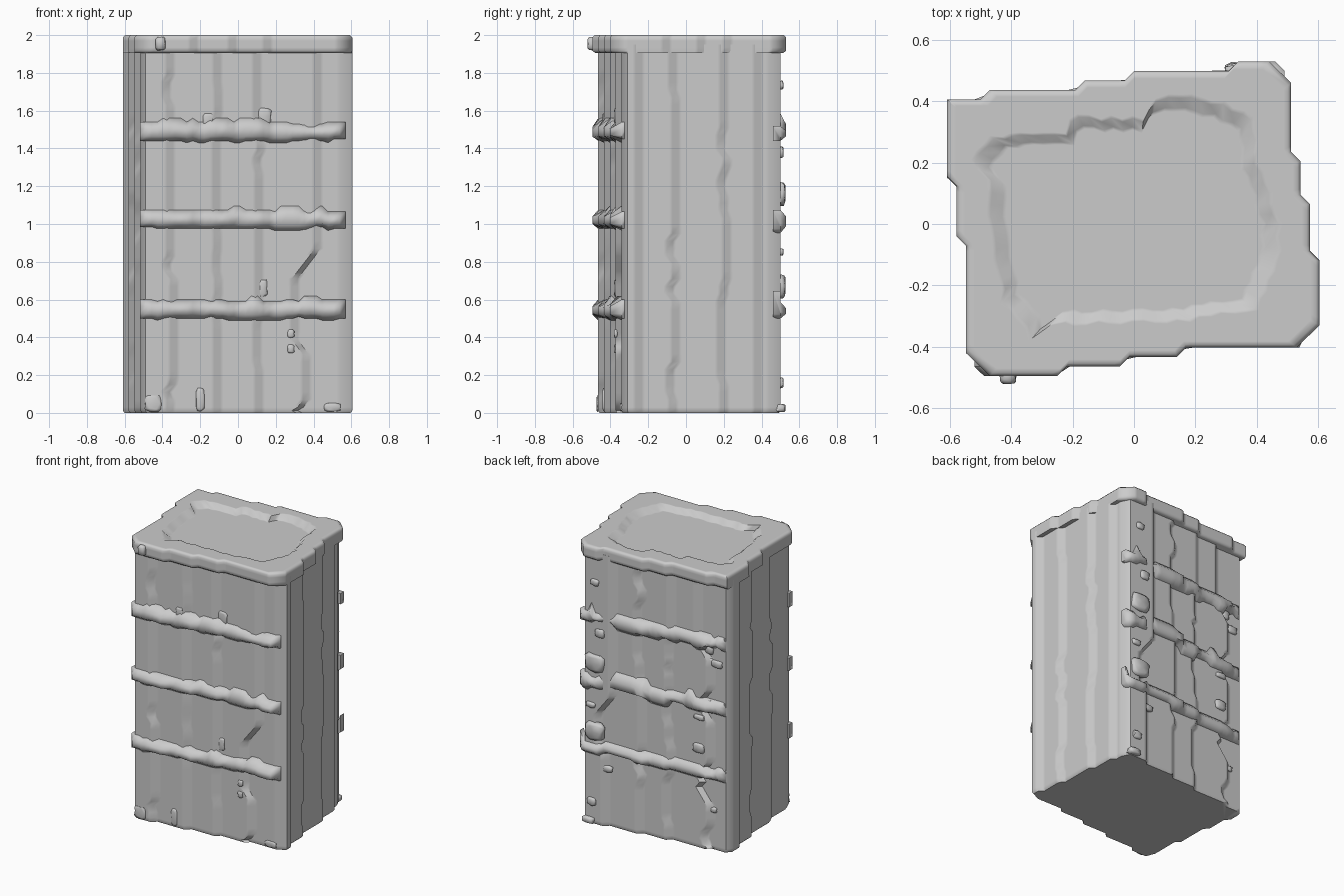
import bpy, bmesh, math, random
from mathutils import Vector

random.seed(4)
STEP = 0.031

cube = bpy.data.objects.get("Cube")
if cube:
    bpy.data.objects.remove(cube, do_unlink=True)

grey = bpy.data.materials.new("plain_grey")
grey.use_nodes = True
grey.diffuse_color = (0.6, 0.6, 0.6, 1)
grey.node_tree.nodes["Principled BSDF"].inputs["Base Color"].default_value = (0.6, 0.6, 0.6, 1)


def finish(name, bm, angle=50):
    """Turn a bmesh into a softly shaded grey object."""
    bmesh.ops.recalc_face_normals(bm, faces=bm.faces)
    mesh = bpy.data.meshes.new(name)
    bm.to_mesh(mesh)
    bm.free()
    mesh.shade_smooth()
    mesh.set_sharp_from_angle(angle=math.radians(angle))
    mesh.materials.append(grey)
    obj = bpy.data.objects.new(name, mesh)
    bpy.context.collection.objects.link(obj)


def stair(start, end, level, breaks, sign):
    """Stepped line: (along, level) points, a ramp at each break, with
    support points so that shading stays soft only near the edges."""
    way = STEP if end > start else -STEP
    pts = [(start, level), (start + way * 0.7, level)]
    for b in breaks:
        pts += [(b - way * 1.1, level), (b - way / 2, level)]
        level += sign * STEP
        pts += [(b + way / 2, level), (b + way * 1.1, level)]
    return pts + [(end - way * 0.7, level), (end, level)]


def outline(front, right, back, left):
    swap = lambda pts: [(b, a) for a, b in pts]
    return front + swap(right) + back + swap(left)


def ring(bm, pts, z, sx=1.0, sy=1.0):
    return [bm.verts.new((x * sx, y * sy, z)) for x, y in pts]


def bridge(bm, a, b):
    n = len(a)
    for i in range(n):
        j = (i + 1) % n
        bm.faces.new((a[i], a[j], b[j], b[i]))


# Stepped outline of the lid
lid_front = stair(-0.47, 0.53, -0.495, [-0.235, -0.03, 0.155], 1)
lid_back = stair(0.44, -0.61, 0.53, [0.325, -0.015, -0.175, -0.485], -1)
lid = outline(lid_front,
              stair(-0.33, 0.46, 0.605, [-0.105, 0.08, 0.22], -1),
              lid_back,
              stair(0.40, -0.42, -0.61, [0.14, -0.055], 1))

# Each body side: start, end, level, steps, direction, and how far each step wanders
body_sides = [
    (-0.49, 0.54, -0.465, [-0.36, -0.11, 0.11, 0.36], 1, [0.02, 0.005, 0.01, 0.06]),
    (-0.31, 0.44, 0.605, [-0.25, -0.07, 0.2, 0.38], -1, [0, 0.015, 0.015, 0]),
    (0.45, -0.58, 0.50, [0.3, 0.05, -0.16, -0.42], -1, [0.06, 0.02, 0.02, 0.05]),
    (0.34, -0.40, -0.61, [0.25, 0.07, -0.2], 1, [0, 0.015, 0.015]),
]
body_front = stair(*body_sides[0][:5])
body_back = stair(*body_sides[2][:5])

# Cabinet body: upright ridges that wander a little with height
bm = bmesh.new()
shifts = [[0] * len(side[3]) for side in body_sides]
goals = [[0] * len(side[3]) for side in body_sides]
heights = [0, 0.012, 0.03] + [0.07 + 0.04 * i for i in range(48)]
previous = None
for z in heights:
    lines = []
    for (start, end, level, breaks, sign, drift), shift, goal in zip(body_sides, shifts, goals):
        for i, amount in enumerate(drift):
            if random.random() < 0.2:
                goal[i] = random.choice((-1, 0, 1)) * amount
            shift[i] += max(-STEP, min(STEP, goal[i] - shift[i]))
        moved = [b + s for b, s in zip(breaks, shift)]
        lines.append(stair(start, end, level, moved, sign))
    inset = 1.0 if z else 0.985
    current = ring(bm, outline(*lines), z, inset, inset)
    if previous:
        bridge(bm, previous, current)
    else:
        bm.faces.new(current)
    previous = current
bm.faces.new(previous)
finish("cabinet_body", bm)

# Ragged edge of the hollow in the lid
corners = [(-0.46, 0.28), (-0.22, 0.29), (-0.21, 0.34), (0.03, 0.34), (0.07, 0.40),
           (0.22, 0.41), (0.38, 0.34), (0.40, 0.2), (0.46, 0), (0.46, -0.12),
           (0.39, -0.27), (0.14, -0.31), (-0.26, -0.32), (-0.33, -0.37),
           (-0.42, -0.25), (-0.46, -0.05), (-0.46, 0.14), (-0.51, 0.2)]
hollow = []
for i, corner in enumerate(corners):
    a, b = Vector(corner), Vector(corners[(i + 1) % len(corners)])
    parts = max(1, round((b - a).length / 0.035))
    for k in range(parts):
        wobble = 1 + random.uniform(-0.025, 0.025)
        hollow.append(tuple(a.lerp(b, k / parts) * wobble))

# Lid with a rounded rim and a shallow hollow
bm = bmesh.new()
rings = [ring(bm, lid, 1.905, 0.998, 0.97), ring(bm, lid, 1.917), ring(bm, lid, 1.935),
         ring(bm, lid, 1.97), ring(bm, lid, 1.988), ring(bm, lid, 2.0, 0.98, 0.98),
         ring(bm, lid, 2.0, 0.95, 0.95)]
for a, b in zip(rings, rings[1:]):
    bridge(bm, a, b)
bm.faces.new(rings[0])
steps = [ring(bm, hollow, z, s, s)
         for z, s in ((2.0, 1.03), (2.0, 1.0), (1.965, 0.92), (1.965, 0.89))]
for a, b in zip(steps, steps[1:]):
    bridge(bm, a, b)
bm.faces.new(steps[-1])
loose = [bm.edges.get((r[i - 1], r[i])) for r in (rings[-1], steps[0]) for i in range(len(r))]
bmesh.ops.triangle_fill(bm, use_beauty=True, edges=loose)
finish("lid", bm, 65)


def level_at(pts, x):
    """Depth of a stepped line at x."""
    pts = sorted(pts)
    for (x0, y0), (x1, y1) in zip(pts, pts[1:]):
        if x <= x1:
            return y0 + (y1 - y0) * max(0, x - x0) / (x1 - x0)
    return pts[-1][1]


def bar(name, line, wall, out, x0, x1, z, rough):
    """Worn horizontal rail swept along one face of the cabinet."""
    bm = bmesh.new()
    count = round((x1 - x0) / STEP)
    previous = None
    top = low = 0
    for i in range(count + 1):
        x = x0 + (x1 - x0) * i / count
        face, back = level_at(line, x), level_at(wall, x)
        if i in (0, count):
            face = back
        if random.random() < 0.35:
            top = random.choice((0, 0, rough, -rough / 2))
            low = random.choice((0, 0, 0, rough / 2, -rough / 2))
        deep = back - out * 0.04
        section = [(deep, -0.05 + low), (back, -0.05 + low), (face, -0.025 + low / 2),
                   (face, 0.015 + top / 2), (back, 0.05 + top), (deep, 0.05 + top)]
        current = [bm.verts.new((x, y, z + dz)) for y, dz in section]
        if previous:
            bridge(bm, previous, current)
        else:
            bm.faces.new(current)
        previous = current
    bm.faces.new(previous)
    finish(name, bm, 70)


for n, z in enumerate((0.55, 1.025, 1.49)):
    bar(f"front_rail_{n}", lid_front, body_front, -1, -0.52, 0.57, z, 0.02)
    bar(f"back_rail_{n}", lid_back, body_back, 1, -0.58, 0.49, z, 0.045)


def lump(name, wall, x, z, wide, high, out=0.03):
    """Small blunt bump on the front or back face."""
    bm = bmesh.new()
    bmesh.ops.create_icosphere(bm, subdivisions=2, radius=1.2)
    for v in bm.verts:
        v.co = [max(-0.85, min(0.85, c)) * random.uniform(0.9, 1.1) for c in v.co]
    bmesh.ops.scale(bm, vec=(wide, out, high), verts=bm.verts)
    bmesh.ops.translate(bm, vec=(x, level_at(wall, x), max(z, high)), verts=bm.verts)
    finish(name, bm, 70)


# Worn patches on the front
front_marks = [(0.28, 0.42, 0.02, 0.025), (0.28, 0.34, 0.02, 0.025), (0.13, 0.66, 0.03, 0.05),
               (0.14, 1.57, 0.04, 0.05), (-0.16, 1.55, 0.03, 0.04), (-0.2, 0.07, 0.025, 0.07),
               (-0.45, 0.05, 0.05, 0.05), (0.5, 0.03, 0.05, 0.025)]
for n, (x, z, wide, high) in enumerate(front_marks):
    lump(f"front_bump_{n}", body_front, x, z, wide, high, 0.01)

# Worn patches on the back, mostly near its two upright edges
for n in range(14):
    x = random.choice((random.uniform(0.25, 0.42), random.uniform(-0.52, -0.38)))
    lump(f"back_bump_{n}", body_back, x, random.uniform(0.05, 1.85),
         random.uniform(0.02, 0.05), random.uniform(0.02, 0.04), 0.018)
for n, z in enumerate((0.67, 1.16)):
    lump(f"back_patch_{n}", body_back, 0.37, z, 0.08, 0.07)
lump("back_foot", body_back, 0.42, 0.02, 0.05, 0.025)
lump("lid_corner_nub", lid_front, -0.41, 1.955, 0.03, 0.04)
